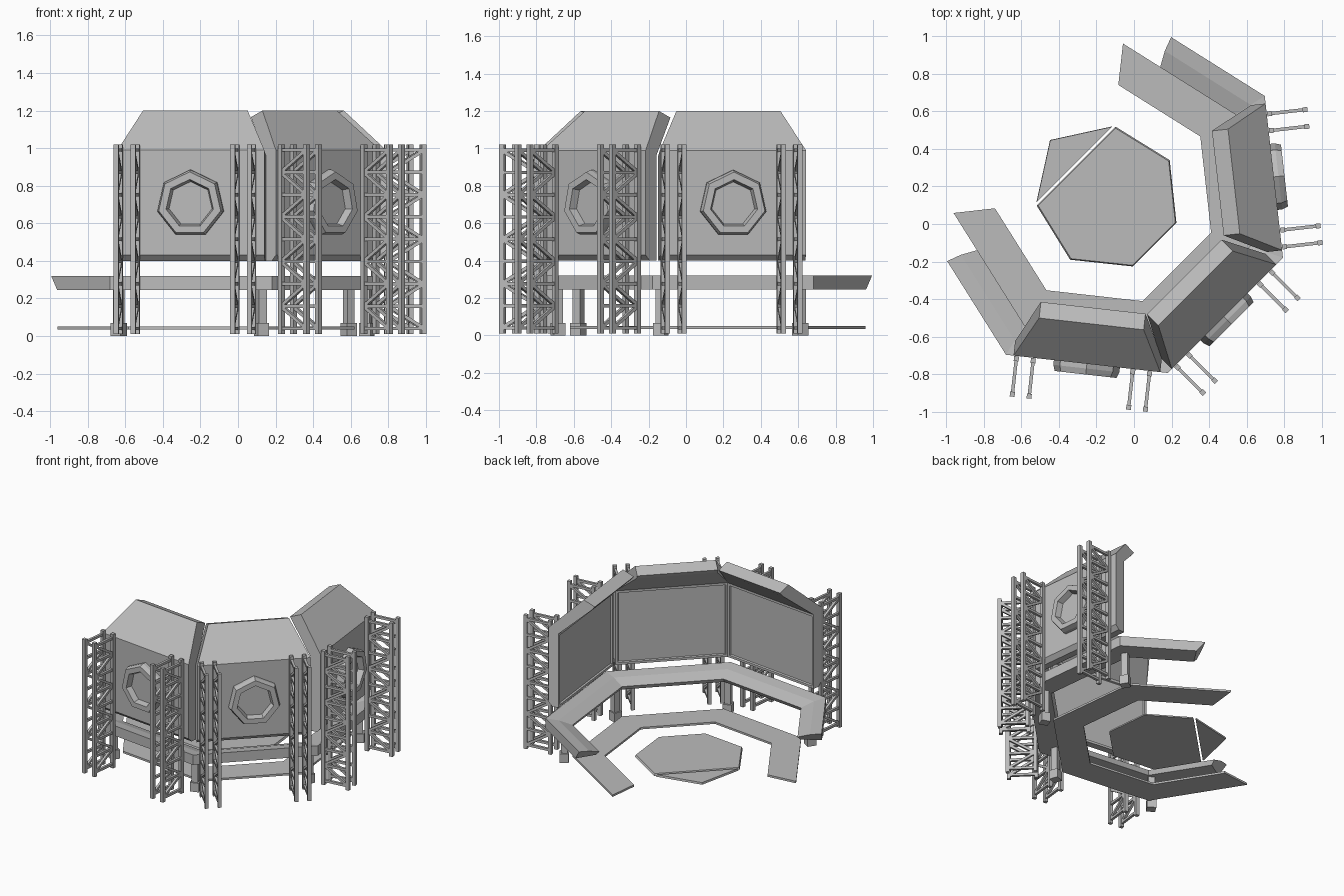
import bpy, bmesh, math
from mathutils import Matrix, Vector

if "Cube" in bpy.data.objects:
    bpy.data.objects.remove(bpy.data.objects["Cube"])

SIDE = math.tau / 7                 # the layout is a seven sided ring
TAN = math.tan(SIDE / 2)
CENTRE = Vector((-0.15, 0.15, 0))
AXIS = math.radians(-45)

grey = bpy.data.materials.new("mid_grey")
grey.use_nodes = True
grey.diffuse_color = (0.5, 0.5, 0.5, 1)
grey.node_tree.nodes["Principled BSDF"].inputs["Base Color"].default_value = (0.5, 0.5, 0.5, 1)


def frame(k, slide=0):
    """Side k of the ring: local x points outward, y along the side."""
    turn = Matrix.Rotation(AXIS + k * SIDE, 4, 'Z')
    return Matrix.Translation(CENTRE) @ turn @ Matrix.Translation((0, slide, 0))


def finish(name, bm):
    bmesh.ops.recalc_face_normals(bm, faces=bm.faces)
    mesh = bpy.data.meshes.new(name)
    bm.to_mesh(mesh)
    bm.free()
    mesh.materials.append(grey)
    return mesh


def place(name, mesh, matrix=Matrix()):
    obj = bpy.data.objects.new(name, mesh)
    obj.matrix_world = matrix
    bpy.context.collection.objects.link(obj)


def loft(rings):
    bm = bmesh.new()
    loops = [[bm.verts.new(p) for p in ring] for ring in rings]
    n = len(loops[0])
    for a, b in zip(loops, loops[1:]):
        for i in range(n):
            j = (i + 1) % n
            bm.faces.new((a[i], a[j], b[j], b[i]))
    for loop in (loops[0], loops[-1]):
        bm.faces.new(loop)
    return bm


def bar(bm, a, b, width):
    """Square bar from a to b."""
    a, b = Vector(a), Vector(b)
    d = b - a
    turn = d.to_track_quat('Z', 'Y').to_matrix().to_4x4()
    size = Matrix.Diagonal((width, width, d.length, 1))
    bmesh.ops.create_cube(bm, size=1, matrix=Matrix.Translation((a + b) / 2) @ turn @ size)


def corner_ring(profile, k):
    """Profile placed on the ring corner after side k."""
    return [frame(k) @ Vector((u, u * TAN, z)) for u, z in profile]


# Screen housing: straight body under a tapering hood, with a recessed screen
BODY, LIP = 0.393, 0.28
housing = [(0.87, 0.40, BODY), (0.90, 0.43, BODY), (0.90, 0.99, BODY),
           (0.686, 1.2, LIP), (0.60, 1.165, LIP), (0.625, 1.135, LIP),
           (0.82, 0.96, BODY), (0.82, 0.40, BODY)]
bm = loft([[(u, s * h, z) for u, z, h in housing] for s in (-1, 1)])
bmesh.ops.recalc_face_normals(bm, faces=bm.faces)
screen = [f for f in bm.faces if f.normal.x < -0.99]
bmesh.ops.inset_region(bm, faces=screen, thickness=0.025, depth=0)
bmesh.ops.inset_region(bm, faces=screen, thickness=0.006, depth=-0.012)
housing_mesh = finish("screen_housing", bm)

# Round port on the outer wall
port = [(0.1815, 0.895), (0.1815, 0.925), (0.17, 0.957), (0.13, 0.957), (0.118, 0.915)]
bm = loft([[(u, r * math.sin(i * SIDE), 0.7035 + r * math.cos(i * SIDE)) for i in range(7)]
           for r, u in port])
port_mesh = finish("port", bm)

# Flat lattice tower
bm = bmesh.new()
U0, U1, Z0, Z1, CELLS = 0.915, 1.105, 0.01, 1.02, 8
for u in (U0, U1):
    bar(bm, (u, 0, Z0), (u, 0, Z1), 0.026)
step = (Z1 - Z0 - 0.06) / CELLS
for i in range(CELLS + 1):
    z = Z0 + 0.03 + i * step
    bar(bm, (U0, 0, z), (U1, 0, z), 0.018)
    if i < CELLS:
        a, b = (U0, U1) if i % 2 else (U1, U0)
        bar(bm, (a, 0, z), (b, 0, z + step), 0.018)
tower_mesh = finish("lattice_tower", bm)

for k, side, slide in ((-1, "front", 0), (0, "middle", -0.01), (1, "left", 0)):
    place(side + "_screen_housing", housing_mesh, frame(k, slide))
    place(side + "_port", port_mesh, frame(k, slide))
    for i, t in enumerate((-0.376, -0.286, 0.247, 0.337)):
        place(f"{side}_lattice_tower_{i + 1}", tower_mesh, frame(k, t))

# Walkway: thin ring covering five sides
walk = [(0.535, 0.035), (0.735, 0.035), (0.735, 0.05), (0.535, 0.05)]
place("walkway", finish("walkway", loft([corner_ring(walk, k) for k in range(-3, 3)])))

# Desk: three full sides and two short arms with slanted ends
desk = [(0.90, 0.245), (0.90, 0.32), (0.82, 0.307), (0.733, 0.275), (0.75, 0.245)]


def desk_end(k, s):
    return [frame(k) @ Vector((u, s * (0.155 - 0.8 * (0.32 - z)), z)) for u, z in desk]


rings = [desk_end(-2, -1)] + [corner_ring(desk, k) for k in range(-2, 2)] + [desk_end(2, 1)]
place("desk", finish("desk", loft(rings)))

# Desk legs with block feet near the ring corners
bm = bmesh.new()
bar(bm, (0, 0, 0), (0, 0, 0.25), 0.045)
bar(bm, (0, 0, 0), (0, 0, 0.068), 0.064)
leg_mesh = finish("desk_leg", bm)
for i, (x, y) in enumerate(((-0.635, -0.575), (0.125, -0.685), (0.685, -0.135), (0.59, 0.61))):
    turn = Matrix.Rotation(AXIS + (i - 1.5) * SIDE, 4, 'Z')
    place(f"desk_leg_{i + 1}", leg_mesh, Matrix.Translation((x, y, 0)) @ turn)

# Central platform: main plate and a separate tip, with sloping edges
half = [(-0.098, 0.518), (0.19, 0.34), (0.226, 0.006)]
main = half + [(-y, -x) for x, y in reversed(half)]
tip = [(-0.114, 0.52), (-0.52, 0.114), (-0.447, 0.447)]
for name, outline in (("platform", main), ("platform_tip", tip)):
    mid = sum((Vector((x, y, 0)) for x, y in outline), Vector()) / len(outline)
    lower = [(x, y, 0.035) for x, y in outline]
    upper = [mid + (Vector((x, y, 0)) - mid) * 0.98 + Vector((0, 0, 0.05)) for x, y in outline]
    place(name, finish(name, loft([lower, upper])))
